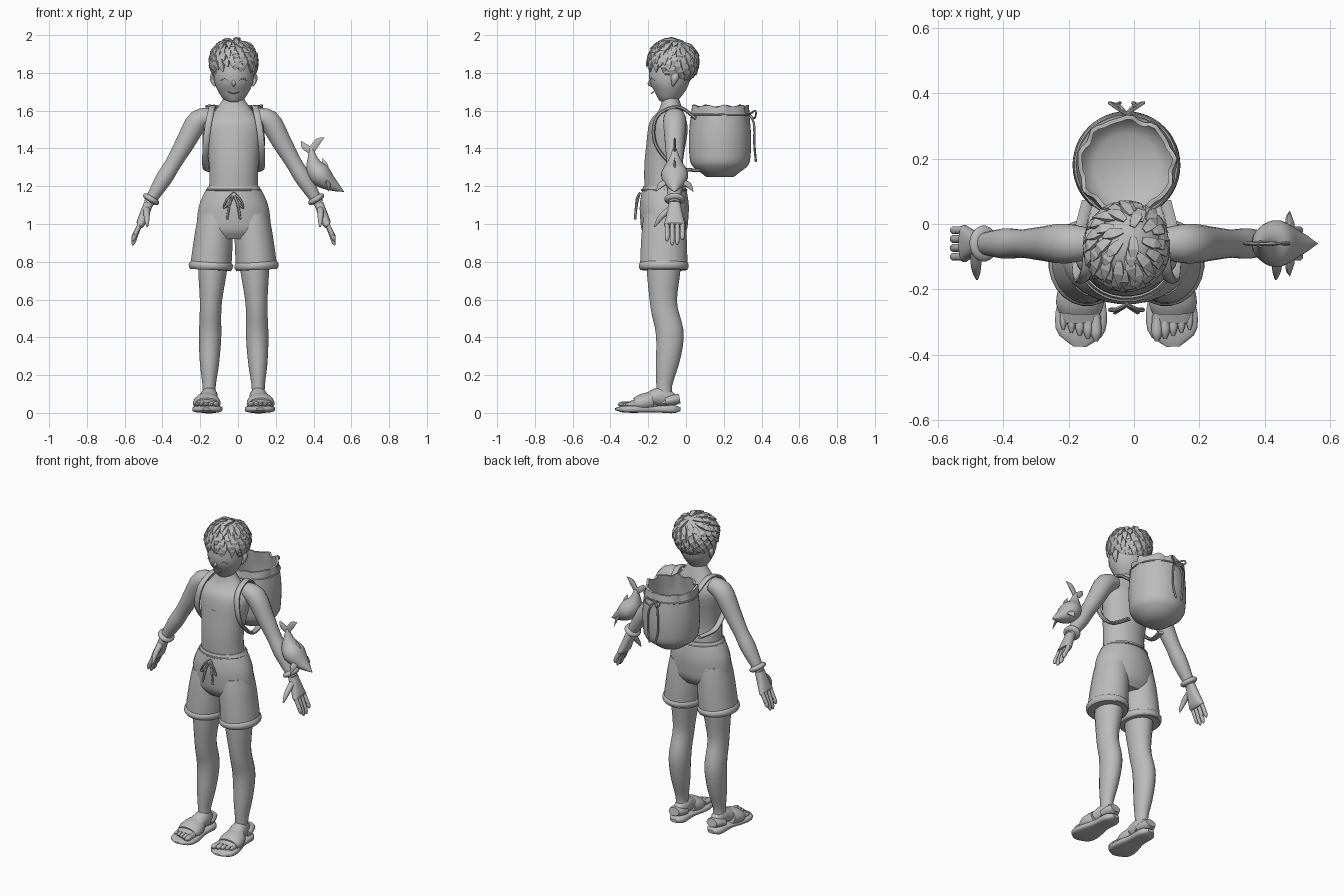
import bpy, bmesh, math, random
from mathutils import Vector

random.seed(4)
if "Cube" in bpy.data.objects:
    bpy.data.objects.remove(bpy.data.objects["Cube"])

grey = bpy.data.materials.new("plain grey")
grey.use_nodes = True
grey.diffuse_color = (.5, .5, .5, 1)
grey.node_tree.nodes["Principled BSDF"].inputs["Base Color"].default_value = grey.diffuse_color

X, Y, Z = Vector((1, 0, 0)), Vector((0, 1, 0)), Vector((0, 0, 1))
CENTRE = -.023   # the body stands slightly off centre
BOTH = (("left", 1), ("right", -1))


def finish(name, bm, smooth=True):
    bmesh.ops.recalc_face_normals(bm, faces=bm.faces)
    mesh = bpy.data.meshes.new(name)
    bm.to_mesh(mesh)
    bm.free()
    mesh.materials.append(grey)
    ob = bpy.data.objects.new(name, mesh)
    bpy.context.collection.objects.link(ob)
    ob.location.x = CENTRE
    if smooth:
        bpy.ops.object.select_all(action='DESELECT')
        ob.select_set(True)
        bpy.context.view_layer.objects.active = ob
        bpy.ops.object.shade_smooth_by_angle(angle=math.radians(45))


def skin(bm, rings):
    loops = [[bm.verts.new(point) for point in ring] for ring in rings]
    count = len(loops[0])
    for lower, upper in zip(loops, loops[1:]):
        for i in range(count):
            j = (i + 1) % count
            bm.faces.new((lower[i], lower[j], upper[j], upper[i]))
    bm.faces.new(loops[0])
    bm.faces.new(loops[-1])


def sample(values, t):
    # smooth curve through evenly spaced values
    last = len(values) - 1
    i = min(int(t * last), last - 1)
    f = t * last - i
    a, b, c, d = (values[min(max(k, 0), last)] for k in range(i - 1, i + 3))
    return b + ((c - a) + ((a * 2 - b * 5 + c * 4 - d) + (b * 3 - a - c * 3 + d) * f) * f) * (f / 2)


def add_tube(bm, path, widths, depth, ref, sides, steps, power=1):
    path = [Vector(p) for p in path]
    spine = [sample(path, i / steps) for i in range(steps + 1)]
    rings = []
    for i, centre in enumerate(spine):
        tangent = spine[min(i + 1, steps)] - spine[max(i - 1, 0)]
        across = tangent.cross(ref).normalized()
        up = across.cross(tangent).normalized()
        width = max(sample(widths, i / steps), .001)
        thick = width * sample(depth, i / steps)
        ring = []
        for k in range(sides):
            angle = math.tau * (k + .5) / sides
            u, v = (math.copysign(abs(w) ** power, w) for w in (math.cos(angle), math.sin(angle)))
            ring.append(centre + across * u * width + up * v * thick)
        rings.append(ring)
    skin(bm, rings)


def tube(name, path, widths, depth=(1, 1), ref=Y, sides=20, steps=16, mirror=1, power=1):
    bm = bmesh.new()
    path = [(x * mirror, y, z) for x, y, z in path]
    add_tube(bm, path, widths, depth, ref, sides, steps, power)
    finish(name, bm)


def pair(name, path, widths, **options):
    for word, sign in BOTH:
        tube(word + "_" + name, path, widths, mirror=sign, **options)


def cord(name, path, radius=.005, mirror=1, steps=12):
    tube(name, path, (radius, radius), ref=Vector((.3, .2, .9)), sides=6, mirror=mirror, steps=steps)


def hoop(name, centre, rx, ry):
    angles = [math.tau * k / 16 for k in range(17)]
    cord(name, [centre + X * rx * math.cos(a) + Y * ry * math.sin(a) for a in angles], steps=48)


# Torso, head and face
tube("torso", [(0, -.115, 1.15), (0, -.12, 1.3), (0, -.1, 1.47), (0, -.08, 1.6), (0, -.09, 1.74)],
     (.135, .13, .13, .14, .155, .155, .1, .05, .05), depth=(.78, .78, .68, .65, 1), sides=28, steps=24)
tube("head", [(0, -.125, 1.645), (0, -.1, 1.7), (0, -.085, 1.8), (0, -.075, 1.95)],
     (.02, .055, .08, .1, .106, .095, .04), depth=(1, 1.07), sides=28, steps=24)
tube("nose", [(0, -.18, 1.77), (0, -.195, 1.743), (0, -.18, 1.73)], (.004, .01, .004), sides=8, steps=6)
pair("ear", [(.1, -.07, 1.73), (.114, -.06, 1.77), (.108, -.055, 1.8)],
     (.005, .012, .012, .004), depth=(1, 2), sides=10)
for word, sign in BOTH:
    cord(word + "_closed_eye", [(.028, -.188, 1.76), (.047, -.184, 1.77), (.07, -.168, 1.76)], .003, sign)
cord("mouth", [(-.03, -.172, 1.7), (0, -.183, 1.69), (.03, -.172, 1.7)], .003)

# Hair: an under-cap and pointed locks sweeping out from the crown
SKULL, RADII = Vector((0, -.068, 1.86)), Vector((.118, .124, .115))
CROWN = Vector((.15, .35, .9)).normalized()


def below_hairline(point):
    return point.z < (1.865 if point.y < -.12 else 1.82 if point.y < -.05 else 1.74)


bm = bmesh.new()
bmesh.ops.create_uvsphere(bm, u_segments=24, v_segments=16, radius=1)
for vert in bm.verts:
    vert.co = SKULL + vert.co * RADII
bare = [face for face in bm.faces if below_hairline(face.calc_center_median())]
bmesh.ops.delete(bm, geom=bare, context='FACES')
finish("hair_cap", bm)

bm = bmesh.new()
COUNT = 170
for i in range(COUNT):
    # even spiral over the skull
    height = 1 - 2 * (i + .5) / COUNT
    flat = math.sqrt(1 - height * height)
    turn = i * math.pi * (3 - math.sqrt(5))
    normal = Vector((flat * math.cos(turn), flat * math.sin(turn), height))
    base = SKULL + normal * RADII
    if below_hairline(base):
        continue
    away = normal - CROWN
    flow = away + normal.cross(away) * .35 + X * random.uniform(-.15, .15) - Z * .1
    flow = (flow - normal * flow.dot(normal)).normalized()
    middle = SKULL + (normal + flow * .32).normalized() * RADII * 1.07
    tip = SKULL + (normal + flow * random.uniform(.55, .85)).normalized() * RADII * random.uniform(1.06, 1.2)
    tip.z = min(tip.z, 2)
    add_tube(bm, (base, middle, tip), (.012, .023, 0), (.45, .45), normal, 4, 4)
finish("hair_locks", bm, smooth=False)


# Arms, bangles and hands, all in one upright plane
def arm_point(x, z, y=-.06):
    return Vector((x, y, z))


SHOULDER, ELBOW = arm_point(.19, 1.545), arm_point(.32, 1.32)
WRIST, KNUCKLE = arm_point(.45, 1.11), arm_point(.495, 1)
pair("arm", [arm_point(.12, 1.57), SHOULDER, (SHOULDER + ELBOW) / 2, ELBOW, ELBOW.lerp(WRIST, .4), WRIST],
     (.045, .058, .052, .043, .044, .027), depth=(1.1, 1, 1.1))
forearm = (WRIST - ELBOW).normalized() * .02
pair("bangle", [WRIST - forearm * 2, WRIST - forearm / 2], (.036, .047, .047, .036), depth=(1.15, 1.15), steps=6)
pair("palm", [WRIST, KNUCKLE - forearm / 2, KNUCKLE + forearm / 2], (.025, .024, .014), depth=(1.2, 2.2, 3.7), power=.8)
for k in range(4):
    shift = Y * (.027 * k - .04)
    tip = arm_point(.535, .885 + .012 * (k - 1.4) ** 2) + shift
    pair("finger_%d" % (k + 1), [KNUCKLE + shift, tip.lerp(KNUCKLE + shift, .4) + X * .002, tip],
         (.014, .013, .013, .012, .004), sides=8)
pair("thumb", [arm_point(.46, 1.08, -.08), arm_point(.46, 1.04, -.13), arm_point(.457, .985, -.168)],
     (.018, .017, .013, .004), ref=X, sides=10)

# Legs, feet and sandals
pair("leg", [(.1, -.11, .95), (.12, -.12, .6), (.125, -.085, .4), (.13, -.115, .15), (.13, -.11, .05)],
     (.09, .08, .06, .058, .06, .052, .036, .036, .04), depth=(1.1, 1.25, 1.2, 1.2), steps=24)
pair("foot", [(.13, -.045, .07), (.13, -.14, .085), (.14, -.22, .065), (.14, -.3, .045)],
     (.02, .043, .05, .06, .058), depth=(.9, 1.2, .8, .4, .25), ref=Z)
for k in range(5):
    toe = Vector((.093 + .025 * k, -.36 + .009 * k, .045))
    size = .017 - .0015 * k
    pair("toe_%d" % (k + 1), [toe + Y * .08, toe], (size, size, size, size / 3), ref=Z, sides=8)
pair("sandal_sole", [(.13, -.03, .02), (.135, -.2, .02), (.143, -.375, .02)],
     (.02, .05, .053, .056, .07, .08, .07, .02), depth=(.5, .35, .25, .25), ref=Z, power=.6)
pair("sandal_strap", [(.141, -.175, .065), (.143, -.27, .045)],
     (.058, .068, .074, .064), depth=(.8, .55), ref=Z, steps=6)
pair("heel_strap", [(.132, -.034, .075), (.134, -.11, .06)], (.035, .049, .053), depth=(.7, .5), ref=Z)

# Shorts with cuffs and drawstring
tube("shorts_hips", [(0, -.115, 1.2), (0, -.115, .92)],
     (.135, .16, .185, .195, .195, .16), depth=(.83, .75, .68, .62, .55), sides=28)
pair("shorts_leg", [(.095, -.115, 1.05), (.122, -.118, .76)], (.09, .1, .107, .11), depth=(1.2, 1.15), sides=24)
pair("shorts_cuff", [(.12, -.118, .8), (.122, -.118, .757)], (.108, .117, .117, .108),
     depth=(1.13, 1.13), sides=24, steps=6)
hoop("waistband_seam", Vector((0, -.115, 1.18)), .143, .119)
KNOT = Vector((0, -.245, 1.165))
for word, sign in BOTH:
    cord(word + "_drawstring_loop", [KNOT, (.035, -.262, 1.13), (.052, -.262, 1.085), (.015, -.258, 1.12), KNOT], .006, sign)
    cord(word + "_drawstring_end", [KNOT, (.022, -.262, 1.1), (.035, -.27, 1.025)], .007, sign)

# Chest emblem: a wide bar over a narrow stem, outlined
for part, half, top, bottom in (("bar", .02, 1.545, 1.52), ("stem", .013, 1.52, 1.46)):
    corners = [Vector((x, -.176 - .32 * (1.55 - z), z)) for x, z in
               ((-half, top), (half, top), (half, bottom), (-half, bottom))]
    for start, end in zip(corners, corners[1:] + corners[:1]):
        cord("emblem_" + part, [start, end], .003, steps=2)

# Open backpack: barrel wall out to a ruffled rim, then back down inside
PACK = Vector((0, .18, 1.25))
LEVELS = 14
walls = [(k / LEVELS, 0) for k in range(LEVELS + 1)]
walls += [(u, .013) for u, _ in reversed(walls[1:])]
rings = []
for u, inset in walls:
    radius = (.148 + .017 * math.sin(math.pi * u)) * min(1, .5 + u * 3) - inset
    ring = []
    for k in range(48):
        angle = math.tau * k / 48
        ruffle = max(0, u - .8) * (.025 * math.sin(9 * angle) + .015 * math.sin(14 * angle))
        spread = radius + ruffle
        ring.append(PACK + X * spread * math.cos(angle) + Y * spread * math.sin(angle) + Z * (.375 * u + ruffle))
    rings.append(ring)
bm = bmesh.new()
skin(bm, rings)
finish("backpack", bm)
hoop("backpack_drawcord", PACK + Z * .33, .156, .156)
TIE = PACK + Y * .155 + Z * .33
for word, sign in BOTH:
    cord(word + "_backpack_bow", [TIE, (.045, .365, 1.6), (.05, .37, 1.58), (.02, .36, 1.56), TIE], mirror=sign)
    cord(word + "_backpack_cord_end", [TIE, (.03, .36, 1.53), (.035, .362, 1.42), (.02, .37, 1.33)], .006, sign)
pair("backpack_strap", [(.09, .05, 1.56), (.11, -.04, 1.62), (.122, -.14, 1.585), (.138, -.172, 1.5),
                        (.148, -.15, 1.4), (.148, -.05, 1.3), (.12, .07, 1.285)],
     (.01, .01), depth=(1.8, 1.8), ref=X, sides=8, steps=28)

# Toy shark riding on the left forearm
tube("shark_body", [arm_point(.41, 1.4), arm_point(.43, 1.3), arm_point(.49, 1.23), arm_point(.585, 1.17)],
     (.01, .025, .05, .06, .05, .025, 0), depth=(1, 1.2, 1.25))


def fin(name, root, tip, bend, ref=Y):
    tube("shark_" + name, [root, (root + tip) / 2 + bend, tip], (.018, .018, 0), depth=(.4, .4), ref=ref, sides=8)


TAIL = arm_point(.41, 1.385)
fin("upper_tail", TAIL, arm_point(.482, 1.458), Z * .015)
fin("lower_tail", TAIL, arm_point(.358, 1.44), -X * .01)
fin("back_fin", arm_point(.475, 1.26), arm_point(.47, 1.35), X * .012)
for word, sign in BOTH:
    root = arm_point(.5, 1.22) + Y * sign * .05
    fin(word + "_side_fin", root, root + Y * sign * .05 - Z * .05, Z * .01, X + Z)
